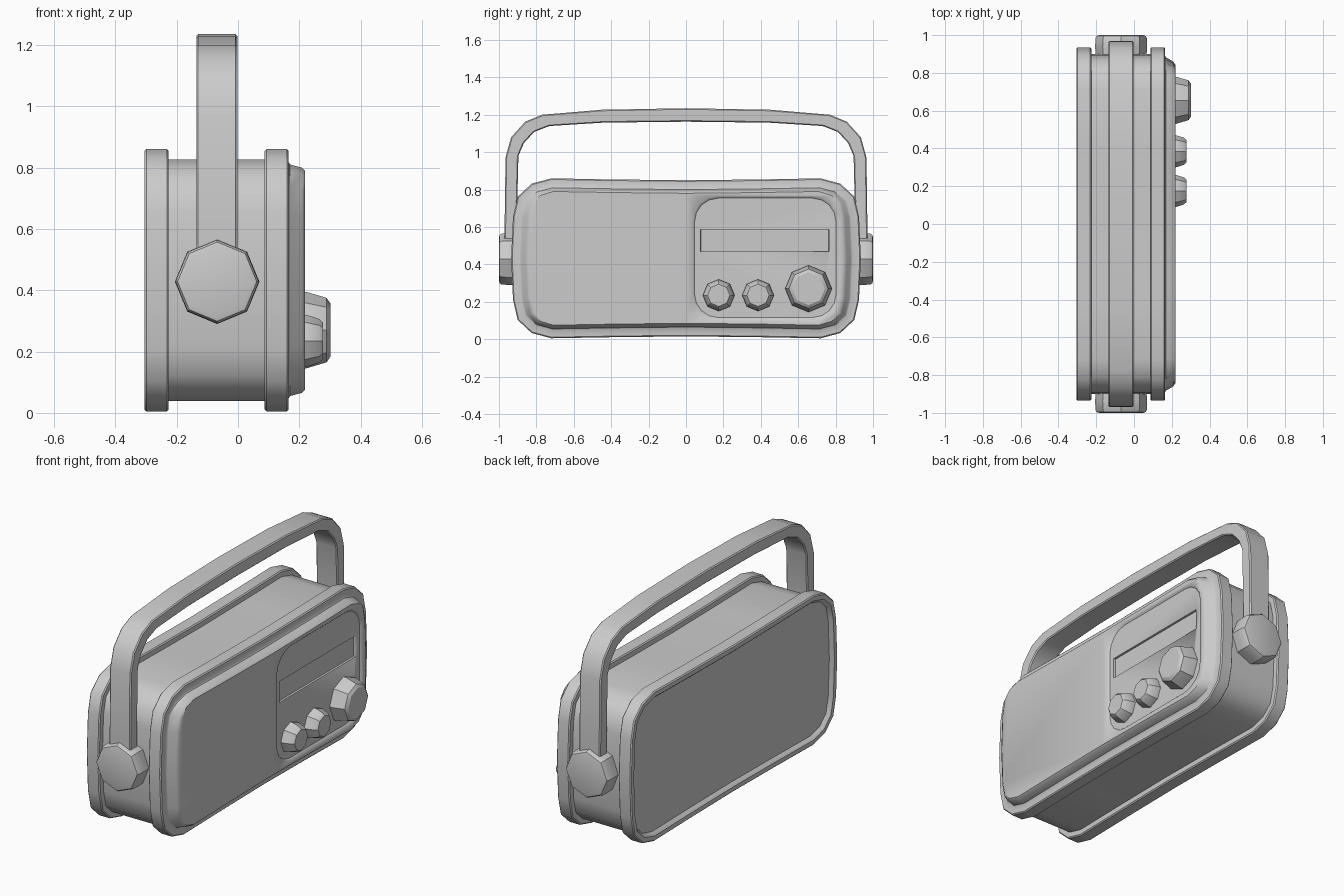
import bpy, bmesh, math
from mathutils import Vector

if "Cube" in bpy.data.objects:
    bpy.data.objects.remove(bpy.data.objects["Cube"])


def make(name, bm, smooth=35):
    bmesh.ops.recalc_face_normals(bm, faces=bm.faces)
    me = bpy.data.meshes.new(name)
    bm.to_mesh(me)
    bm.free()
    ob = bpy.data.objects.new(name, me)
    bpy.context.collection.objects.link(ob)
    bpy.ops.object.select_all(action='DESELECT')
    ob.select_set(True)
    bpy.context.view_layer.objects.active = ob
    bpy.ops.object.shade_smooth_by_angle(angle=math.radians(smooth))
    return ob


def loft(name, rings, smooth=35):
    """Skin a list of closed 3D rings and cap both ends."""
    bm = bmesh.new()
    vs = [[bm.verts.new(p) for p in r] for r in rings]
    n = len(vs[0])
    for a, b in zip(vs, vs[1:]):
        for i in range(n):
            j = (i + 1) % n
            bm.faces.new((a[i], a[j], b[j], b[i]))
    bm.faces.new(vs[0])
    bm.faces.new(vs[-1])
    return make(name, bm, smooth)


def inset(pts, dy, dz):
    """Move a clockwise (y, z) outline inwards."""
    out = []
    n = len(pts)
    for i, p in enumerate(pts):
        p = Vector(p)
        a = (p - Vector(pts[i - 1])).normalized()
        b = (Vector(pts[(i + 1) % n]) - p).normalized()
        na, nb = Vector((a.y, -a.x)), Vector((b.y, -b.x))
        m = (na + nb) / (1 + na.dot(nb))
        out.append((p.x + m.x * dy, p.y + m.y * dz))
    return out


def ring(pts, x, dy=0.0, dz=None):
    return [(x, y, z) for y, z in inset(pts, dy, dy if dz is None else dz)]


def rounded(y0, y1, z0, z1, r, seg=4):
    pts = []
    for cy, cz, a0 in ((y0 + r, z1 - r, 180), (y1 - r, z1 - r, 90),
                       (y1 - r, z0 + r, 0), (y0 + r, z0 + r, -90)):
        for k in range(seg + 1):
            a = math.radians(a0 - 90 * k / seg)
            pts.append((cy + r * math.cos(a), cz + r * math.sin(a)))
    return pts


# Case outline: upper right quarter mirrored to all four corners
MID = 0.4325
quarter = [(0.38, 0.854), (0.72, 0.860), (0.825, 0.832), (0.90, 0.762), (0.925, 0.655)]
right = [(0, 0.85)] + quarter + [(0.935, MID)] + [(y, 2 * MID - z) for y, z in reversed(quarter)]
outline = right + [(0, 2 * MID - 0.85)] + [(-y, z) for y, z in reversed(right[1:])]

# Case: back panel, rear rim, waist, front rim and raised front
case_rings = [(-0.285, .065), (-0.285, .048), (-0.30, .036), (-0.305, .03),
              (-0.305, .006), (-0.299, 0), (-0.232, 0), (-0.226, .006), (-0.226, .034),
              (0.087, .034), (0.087, .006), (0.093, 0), (0.159, 0), (0.165, .006)]
rings = [ring(outline, x, d) for x, d in case_rings]
rings += [ring(outline, x, dy, dz) for x, dy, dz in
          ((0.165, .045, .042), (0.17, .053, .05), (0.208, .075, .06), (0.219, .092, .07))]
case = loft("case", rings)

# Recessed control panel and display window
panel = rounded(0.03, 0.818, 0.10, 0.77, 0.14)
window = [(0.075, 0.59), (0.767, 0.59), (0.767, 0.465), (0.075, 0.465)]
cutters = [
    loft("panel_cutter", [ring(panel, 0.208, .016), ring(panel, 0.219, .006), ring(panel, 0.24, 0)]),
    loft("window_cutter", [ring(window, 0.197, .004), ring(window, 0.23, 0)]),
]
for c in cutters:
    c.hide_render = True
    m = case.modifiers.new(c.name, 'BOOLEAN')
    m.operation = 'DIFFERENCE'
    m.solver = 'EXACT'
    m.object = c
bpy.context.view_layer.objects.active = case
for c in cutters:
    bpy.ops.object.modifier_apply(modifier=c.name)
    bpy.data.objects.remove(c)


# Octagonal turned parts
def octagon(r):
    return [(r * math.cos(k * math.pi / 4), r * math.sin(k * math.pi / 4)) for k in range(8)]


def knob(name, y, z, r, length):
    prof = [(0.20, r), (0.222, r), (0.22 + length - 0.012, r * .84), (0.22 + length, r * .70)]
    loft(name, [[(x, y + a, z + b) for a, b in octagon(q)] for x, q in prof], 30)


knob("small_knob_left", 0.175, 0.235, 0.085, 0.057)
knob("small_knob_right", 0.385, 0.235, 0.085, 0.057)
knob("tuning_knob", 0.655, 0.27, 0.125, 0.081)

for side, s in (("left", -1), ("right", 1)):
    prof = [(0.89, .134), (0.935, .138), (0.985, .136), (0.996, .129), (1.0, .115)]
    loft("handle_pivot_" + side,
         [[(-0.068 + a, s * y, 0.428 + b) for a, b in octagon(q)] for y, q in prof], 30)

# Carrying handle: strap with matching outer and inner edges
outer = [(.97, .43), (.97, .60), (.965, .97), (.935, 1.08), (.86, 1.163), (.77, 1.2), (.45, 1.227), (0, 1.235)]
inner = [(.905, .43), (.905, .60), (.896, .98), (.867, 1.048), (.812, 1.108), (.73, 1.14), (.44, 1.158), (0, 1.163)]
half = list(zip(outer, inner))
full = half + [((-o[0], o[1]), (-i[0], i[1])) for o, i in reversed(half[:-1])]
X0, X1, B = -0.136, -0.002, 0.006
strap = []
for o, i in full:
    o, i = Vector(o), Vector(i)
    d = (i - o).normalized() * B
    sect = [(X0 + B, o), (X1 - B, o), (X1, o + d), (X1, i - d),
            (X1 - B, i), (X0 + B, i), (X0, i - d), (X0, o + d)]
    strap.append([(x, p.x, p.y) for x, p in sect])
loft("handle", strap)
